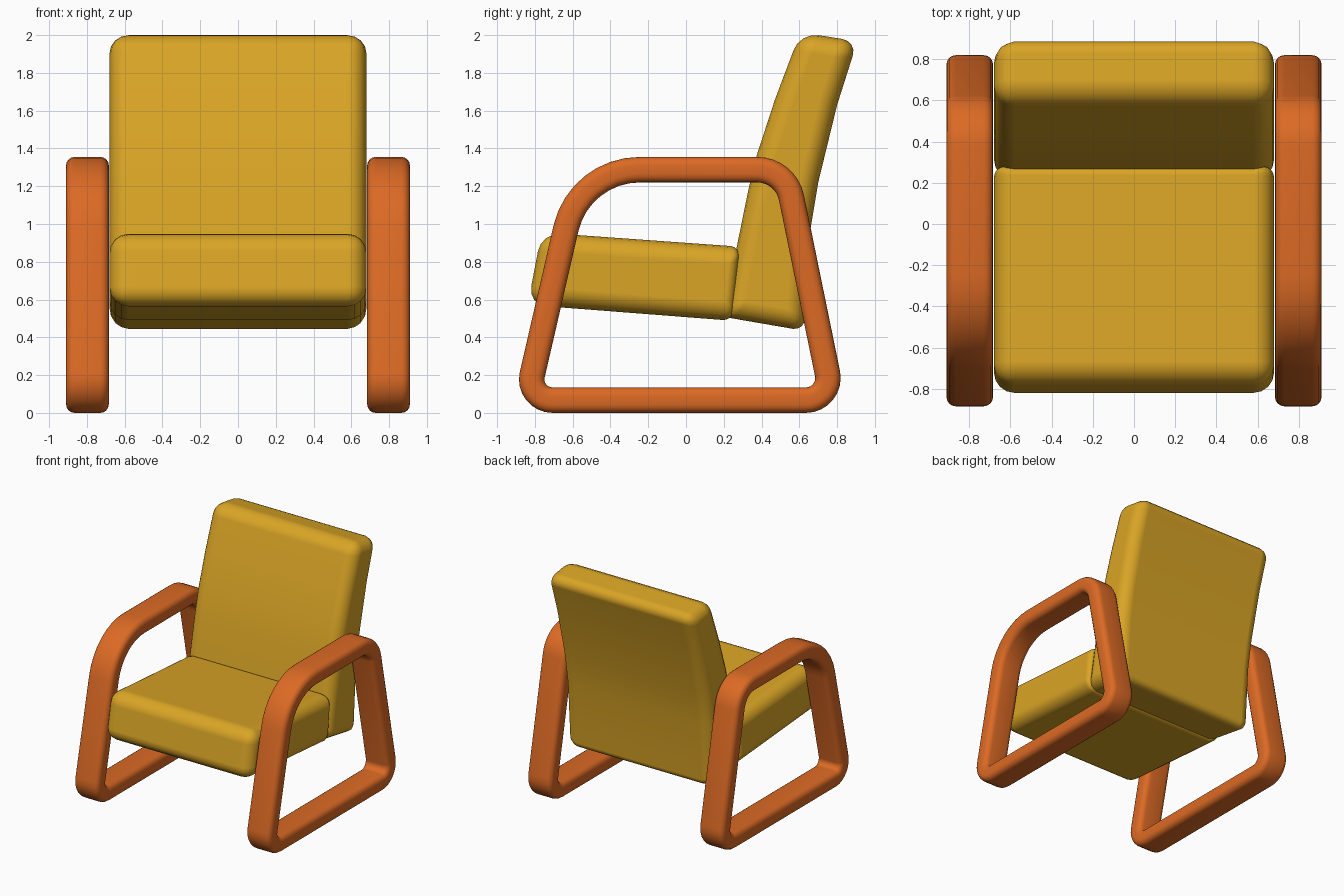
import bpy, bmesh, math
from mathutils import Vector

if "Cube" in bpy.data.objects:
    bpy.data.objects.remove(bpy.data.objects["Cube"])


def material(name, color):
    m = bpy.data.materials.new(name)
    m.diffuse_color = (*color, 1)
    m.use_nodes = True
    m.node_tree.nodes["Principled BSDF"].inputs["Base Color"].default_value = m.diffuse_color
    return m


YELLOW = material("mustard fabric", (0.70, 0.376, 0.019))
ORANGE = material("orange wood", (0.716, 0.144, 0.018))


def finish(name, bm, mat):
    bmesh.ops.recalc_face_normals(bm, faces=bm.faces)
    for f in bm.faces:
        f.smooth = True
    me = bpy.data.meshes.new(name)
    bm.to_mesh(me)
    bm.free()
    me.materials.append(mat)
    ob = bpy.data.objects.new(name, me)
    bpy.context.collection.objects.link(ob)
    return ob


def cushion(name, profile, half, width, weights):
    """Extrude a y-z profile across x; weights = bevel of each corner's cross edge."""
    bm = bmesh.new()
    layer = bm.edges.layers.float.new("bevel_weight_edge")
    a = [bm.verts.new((-half, y, z)) for y, z in profile]
    b = [bm.verts.new((half, y, z)) for y, z in profile]
    n = len(profile)
    bm.faces.new(a)
    bm.faces.new(b)
    for i in range(n):
        bm.faces.new((a[i], a[(i + 1) % n], b[(i + 1) % n], b[i]))
    for i in range(n):
        j = (i + 1) % n
        bm.edges.get((a[i], b[i]))[layer] = weights.get(i, 0)
        rim = 0.5 if name == "seat" and i == 1 else 1
        for side in (a, b):
            bm.edges.get((side[i], side[j]))[layer] = rim
    ob = finish(name, bm, YELLOW)
    mod = ob.modifiers.new("rounding", "BEVEL")
    mod.limit_method = "WEIGHT"
    mod.width = width
    mod.segments = 4
    mod.use_clamp_overlap = False
    mod.harden_normals = True
    return ob


# Seat cushion: front top, back top, back bottom, front bottom
cushion("seat", [(-0.765, 0.955), (0.285, 0.88), (0.245, 0.488), (-0.838, 0.572)],
        0.68, 0.1, {0: 1, 1: 0.5, 2: 0.5, 3: 1})

# Curved, reclined backrest
cushion("backrest", [(0.20, 0.508), (0.265, 0.86), (0.33, 1.18), (0.375, 1.365),
                     (0.47, 1.656), (0.605, 2.015), (0.907, 1.967), (0.80, 1.63),
                     (0.70, 1.22), (0.66, 0.98), (0.625, 0.435)],
        0.68, 0.1, {0: 0.4, 5: 1, 6: 0.8, 10: 0.6})


def fillet_path(corners, steps=8):
    """Closed path with rounded corners given as (y, z, radius)."""
    out = []
    n = len(corners)
    for i, (y, z, r) in enumerate(corners):
        p = Vector((y, z))
        u = (Vector(corners[i - 1][:2]) - p).normalized()
        v = (Vector(corners[(i + 1) % n][:2]) - p).normalized()
        half = u.angle(v) / 2
        centre = p + (u + v).normalized() * r / math.sin(half)
        s = p + u * r / math.tan(half) - centre
        e = p + v * r / math.tan(half) - centre
        ang = s.angle(e)
        for k in range(steps + 1):
            t = k / steps
            q = (s * math.sin((1 - t) * ang) + e * math.sin(t * ang)) / math.sin(ang)
            out.append((centre + q, q.normalized()))
    return out


# Rounded bar cross-section as (x offset, outward offset)
HX, HT, R = 0.113, 0.0675, 0.045
section = []
for sx, st, a0 in ((1, 1, 0), (-1, 1, 90), (-1, -1, 180), (1, -1, 270)):
    for k in range(5):
        a = math.radians(a0 + 22.5 * k)
        section.append((sx * (HX - R) + R * math.cos(a), st * (HT - R) + R * math.sin(a)))

# Looped arm-and-leg frames, one on each side
loop = fillet_path([(-0.845, 0.0675, 0.11), (0.778, 0.0675, 0.117),
                    (0.528, 1.2875, 0.185), (-0.564, 1.2875, 0.40)])
for side, label in ((-1, "left"), (1, "right")):
    bm = bmesh.new()
    rings = [[bm.verts.new((side * 0.797 + x, *(p + d * t))) for x, t in section]
             for p, d in loop]
    m = len(section)
    for i in range(len(rings)):
        a, b = rings[i - 1], rings[i]
        for k in range(m):
            bm.faces.new((a[k], a[(k + 1) % m], b[(k + 1) % m], b[k]))
    finish(label + "_arm_frame", bm, ORANGE)
